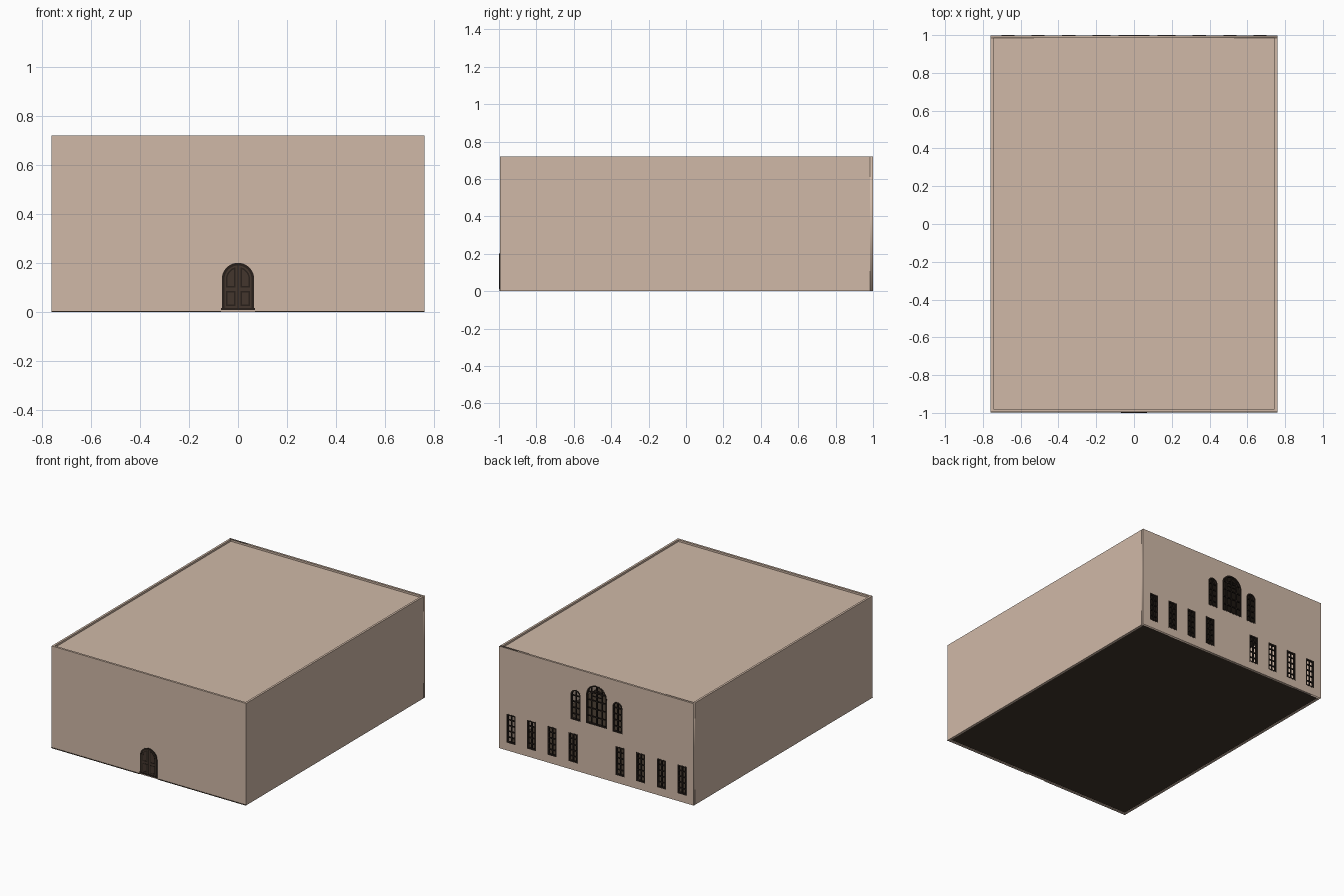
import bpy, bmesh, math
from mathutils import Matrix

if "Cube" in bpy.data.objects:
    bpy.data.objects.remove(bpy.data.objects["Cube"])


def material(name, rgb):
    m = bpy.data.materials.new(name)
    lin = [((c / 255 + 0.055) / 1.055) ** 2.4 for c in rgb]
    m.diffuse_color = (*lin, 1)
    m.use_nodes = True
    m.node_tree.nodes["Principled BSDF"].inputs["Base Color"].default_value = m.diffuse_color
    return m


STONE = material("warm_stone", (208, 185, 167))
FLOOR = material("dark_floor", (64, 53, 43))
FRAME = material("dark_frame", (40, 32, 27))
WOOD = material("brown_wood", (68, 54, 45))

HX, Y0, Y1, H, T = 0.76, -0.995, 0.999, 0.72, 0.015


def box(name, x, y, z, mat):
    """Box from (min, max) ranges."""
    bm = bmesh.new()
    bmesh.ops.create_cube(bm, size=1)
    for v in bm.verts:
        v.co = [r[0] + (c + 0.5) * (r[1] - r[0]) for c, r in zip(v.co, (x, y, z))]
    me = bpy.data.meshes.new(name)
    bm.to_mesh(me)
    bm.free()
    me.materials.append(mat)
    ob = bpy.data.objects.new(name, me)
    bpy.context.collection.objects.link(ob)
    return ob


def plate(name, outlines, y, mat):
    """Upright plate from x-z outlines (inner ones are holes), spanning y range."""
    cu = bpy.data.curves.new(name, 'CURVE')
    cu.dimensions = '2D'
    cu.fill_mode = 'BOTH'
    cu.extrude = (y[1] - y[0]) / 2
    for pts in outlines:
        sp = cu.splines.new('POLY')
        sp.points.add(len(pts) - 1)
        for p, (px, pz) in zip(sp.points, pts):
            p.co = (px, pz, 0, 1)
        sp.use_cyclic_u = True
    tmp = bpy.data.objects.new(name + "_curve", cu)
    bpy.context.collection.objects.link(tmp)
    bpy.context.view_layer.update()
    me = bpy.data.meshes.new_from_object(tmp.evaluated_get(bpy.context.evaluated_depsgraph_get()))
    bpy.data.objects.remove(tmp)
    me.transform(Matrix.Translation((0, sum(y) / 2, 0)) @ Matrix.Rotation(math.pi / 2, 4, 'X'))
    bm = bmesh.new()
    bm.from_mesh(me)
    bmesh.ops.remove_doubles(bm, verts=bm.verts, dist=1e-5)
    bmesh.ops.recalc_face_normals(bm, faces=bm.faces)
    bm.to_mesh(me)
    bm.free()
    me.materials.clear()
    me.materials.append(mat)
    ob = bpy.data.objects.new(name, me)
    bpy.context.collection.objects.link(ob)
    return ob


def rect(x0, x1, z0, z1):
    return [(x0, z0), (x1, z0), (x1, z1), (x0, z1)]


def arch(cx, r, z0, spring, n=18):
    return [(cx - r, z0), (cx + r, z0)] + [
        (cx + r * math.cos(math.pi * i / n), spring + r * math.sin(math.pi * i / n))
        for i in range(n + 1)]


def quarter(s, x0, z0, r, spring, n=8):
    """Door panel with a curved outer top corner; s mirrors it."""
    top = math.acos(x0 / r)
    return [(s * x0, z0), (s * r, z0)] + [
        (s * r * math.cos(top * i / n), spring + r * math.sin(top * i / n))
        for i in range(n + 1)]


# windows: (centre x, half width, sill, spring height); spring None means square
square = [(s * cx, 0.035, 0.055, None) for cx in (0.667, 0.508, 0.346, 0.185) for s in (1, -1)]
arched = [(0, 0.081, 0.36, 0.561), (0.163, 0.039, 0.355, 0.531), (-0.163, 0.039, 0.355, 0.531)]
SQ_TOP = 0.258


def outline(win, inset):
    cx, r, z0, spring = win
    if spring is None:
        return rect(cx - r + inset, cx + r - inset, z0 + inset, SQ_TOP - inset)
    return arch(cx, r - inset, z0 + inset, spring)


# walls, the back one pierced by the windows
holes = [outline(w, 0.002) for w in square + arched]
plate("back_wall", [rect(-HX, HX, 0, H)] + holes, (Y1 - T, Y1), STONE)
box("front_wall", (-HX, HX), (Y0, Y0 + T), (0, H), STONE)
for s, side in ((1, "right"), (-1, "left")):
    box(side + "_wall", sorted((s * HX, s * (HX - T))), (Y0 + T, Y1 - T), (0, H), STONE)

# sunken roof with dark ceiling, and floor
IX, IY = (-HX + T, HX - T), (Y0 + T, Y1 - T)
box("roof", IX, IY, (H - 0.025, H - 0.013), STONE)
box("ceiling", IX, IY, (H - 0.035, H - 0.025), FLOOR)
box("floor", IX, IY, (0.004, 0.014), FLOOR)
for s in (1, -1):
    box("front_base_strip", sorted((s * 0.07, s * HX)), (-0.999, Y0), (0, 0.004), FLOOR)

# window frames and glazing bars
FY, BY = (Y1 - T, 1.0), (Y1 - 0.011, Y1 - 0.002)
for w in square + arched:
    cx, r, z0, spring = w
    big = r > 0.05
    plate("window_frame", [outline(w, 0), outline(w, 0.009)], FY, FRAME)
    cols, rows = (4, 5) if big else (2, 5)
    b = 0.0035
    height = (SQ_TOP if spring is None else spring + r) - z0
    for i in range(1, cols):
        x = cx - r + 2 * r * i / cols
        top = z0 + height if spring is None else spring + math.sqrt(r * r - (x - cx) ** 2)
        box("window_upright", (x - b, x + b), BY, (z0 + 0.003, top - 0.003), FRAME)
    for i in range(1, rows):
        z = z0 + height * i / rows
        half = r if spring is None or z < spring else math.sqrt(r * r - (z - spring) ** 2)
        box("window_crossbar", (cx - half + 0.003, cx + half - 0.003), BY, (z - b, z + b), FRAME)
    if big:
        plate("window_inner_arch", [arch(cx, r * 0.55, spring - 0.004, spring),
                                    arch(cx, r * 0.55 - 0.006, spring, spring)], BY, FRAME)

# arched double door
SP = 0.135
plate("door_leaves", [arch(0, 0.06, 0.012, SP)], (Y0 - 0.002, Y0 + 0.004), WOOD)
plate("door_frame", [arch(0, 0.066, 0.01, SP), arch(0, 0.055, 0.018, SP)], (-1.0, Y0 + 0.004), FRAME)
box("door_threshold", (-0.069, 0.069), (-1.0, Y0 + 0.002), (0.008, 0.018), FRAME)
box("door_meeting_strip", (-0.003, 0.003), (-0.999, Y0), (0.016, SP + 0.058), FRAME)
for s in (1, -1):
    PY, m = (Y0 - 0.0035, Y0), 0.006
    plate("door_upper_moulding", [quarter(s, 0.01, 0.1, 0.049, SP),
                                  quarter(s, 0.01 + m, 0.1 + m, 0.049 - m, SP)], PY, FRAME)
    plate("door_lower_moulding", [rect(s * 0.01, s * 0.049, 0.026, 0.086),
                                  rect(s * (0.01 + m), s * (0.049 - m), 0.026 + m, 0.086 - m)], PY, FRAME)
